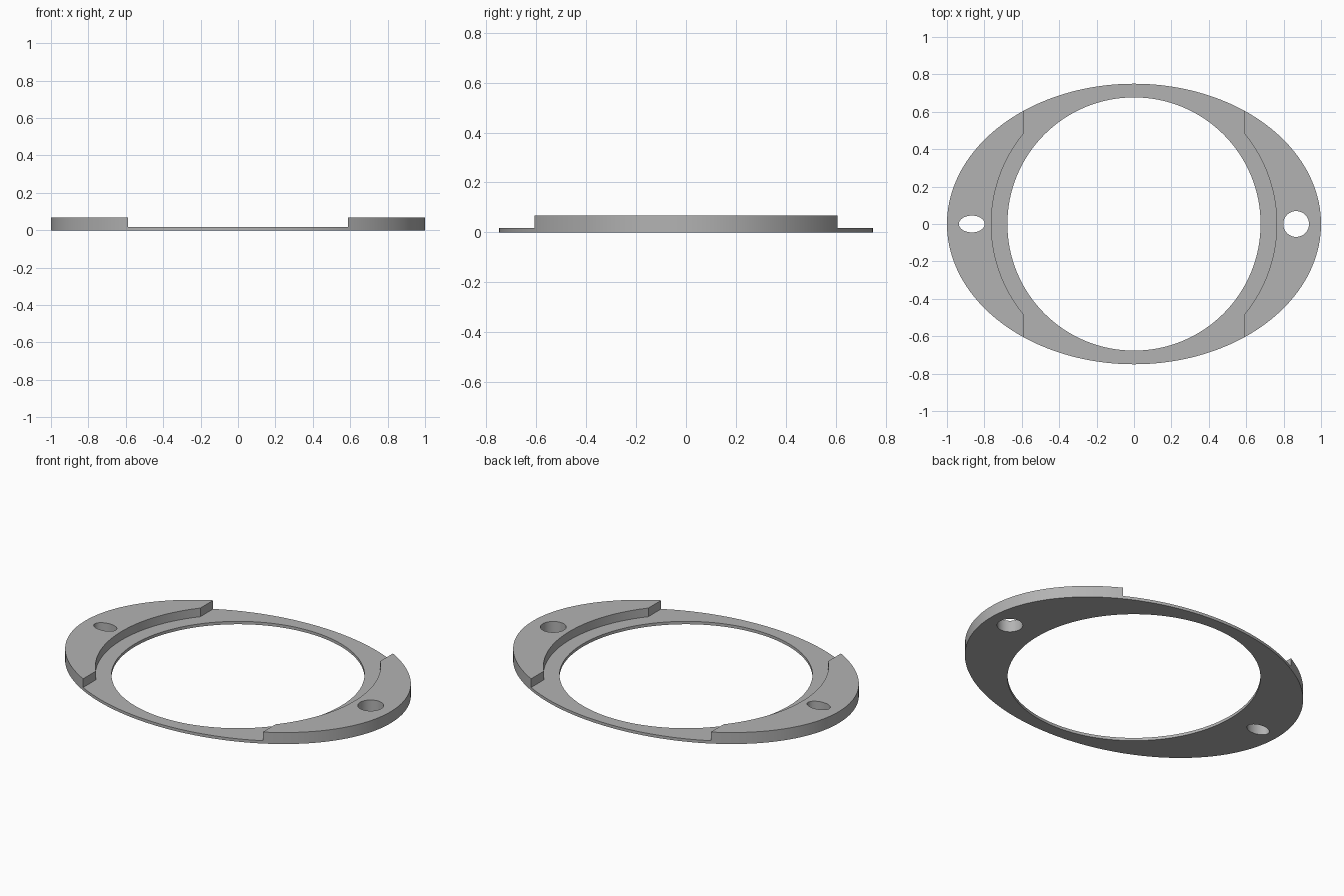
import bpy, bmesh, math

if "Cube" in bpy.data.objects:
    bpy.data.objects.remove(bpy.data.objects["Cube"])

TOP, STEP = 0.068, 0.017        # full height, thin plate height
PAD_X, RECESS_R = 0.587, 0.763  # inner edge of raised pads, recess radius

grey = bpy.data.materials.new("light_grey")
grey.diffuse_color = (0.45, 0.45, 0.45, 1)
grey.use_nodes = True
grey.node_tree.nodes["Principled BSDF"].inputs["Base Color"].default_value = grey.diffuse_color


def ellipse(cx, rx, ry, n):
    return [(cx + rx * math.cos(2 * math.pi * i / n), ry * math.sin(2 * math.pi * i / n))
            for i in range(n)]


def prism(name, outline, z0, z1):
    """Extrude a flat outline from z0 to z1."""
    bm = bmesh.new()
    face = bm.faces.new([bm.verts.new((x, y, z0)) for x, y in outline])
    ext = bmesh.ops.extrude_face_region(bm, geom=[face])
    for v in ext["geom"]:
        if isinstance(v, bmesh.types.BMVert):
            v.co.z = z1
    bmesh.ops.recalc_face_normals(bm, faces=bm.faces)
    me = bpy.data.meshes.new(name)
    bm.to_mesh(me)
    bm.free()
    ob = bpy.data.objects.new(name, me)
    bpy.context.collection.objects.link(ob)
    me.materials.append(grey)
    return ob


# Oval body
body = prism("oval_flange", ellipse(0, 1, 0.75, 160), 0, TOP)

# Recess outline: a straight band across y with a round bulge on each side
a = math.acos(PAD_X / RECESS_R)
arc = [(RECESS_R * math.cos(t), RECESS_R * math.sin(t))
       for t in (-a + 2 * a * i / 40 for i in range(41))]
half = [(PAD_X, -1)] + arc + [(PAD_X, 1)]
recess = half + [(-x, -y) for x, y in half]

cutters = [
    prism("recess_cutter", recess, STEP, 0.2),
    prism("bore_cutter", ellipse(0, 0.677, 0.677, 128), -0.1, 0.3),
    prism("round_hole_cutter", ellipse(0.867, 0.069, 0.069, 48), -0.1, 0.3),
    prism("oval_hole_cutter", ellipse(-0.867, 0.069, 0.045, 48), -0.1, 0.3),
]

# Cut the body, then drop the cutters
bpy.ops.object.select_all(action='DESELECT')
body.select_set(True)
bpy.context.view_layer.objects.active = body
for c in cutters:
    c.hide_render = True
    mod = body.modifiers.new(c.name, 'BOOLEAN')
    mod.operation, mod.solver, mod.object = 'DIFFERENCE', 'EXACT', c
    bpy.ops.object.modifier_apply(modifier=mod.name)
    bpy.data.objects.remove(c)

bpy.ops.object.shade_smooth_by_angle(angle=math.radians(30))
